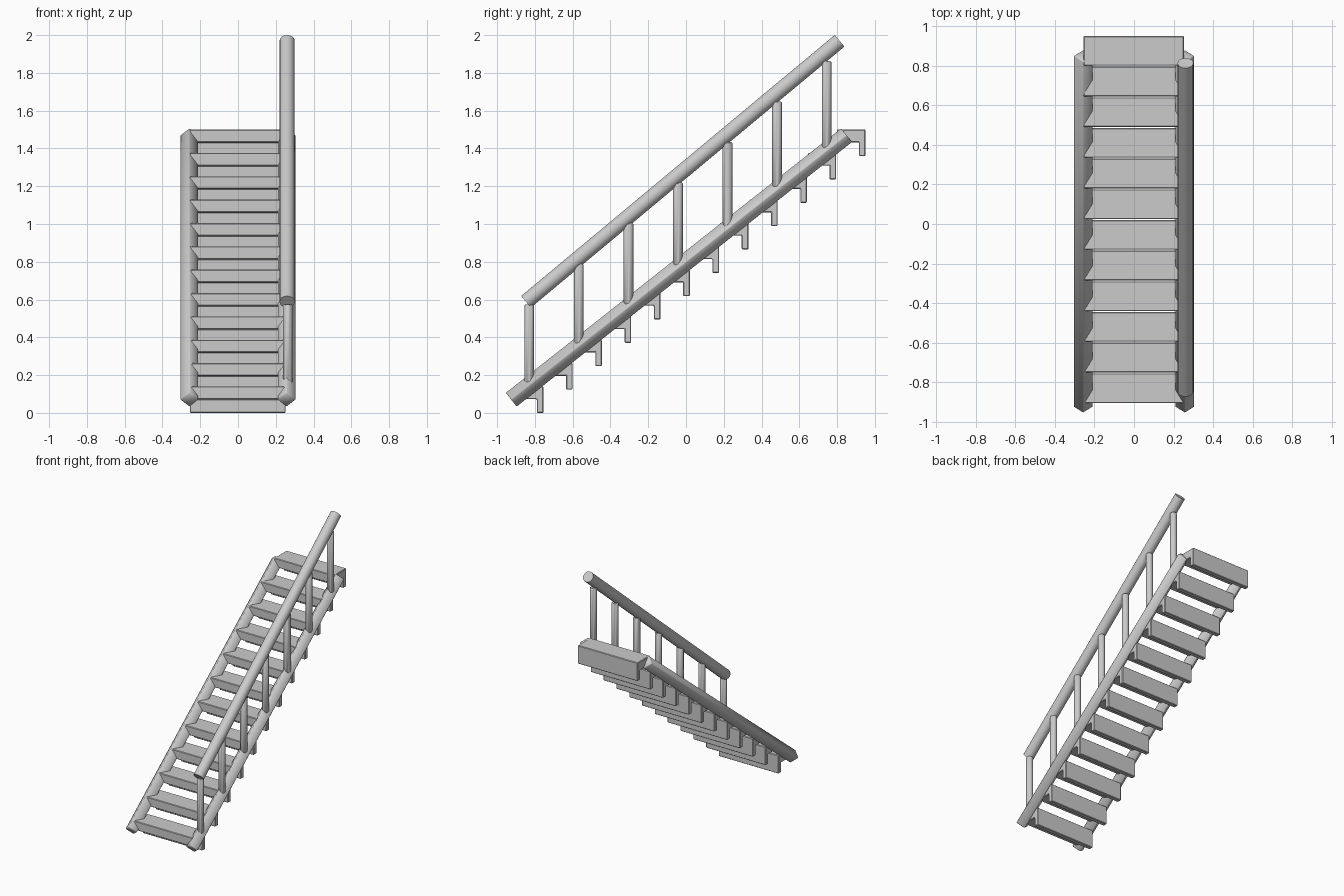
import bpy, bmesh
from math import radians, pi, sin, cos
from mathutils import Vector, Matrix

cube = bpy.data.objects.get("Cube")
if cube:
    bpy.data.objects.remove(cube, do_unlink=True)

# One plain grey for the whole staircase
grey = bpy.data.materials.new("plain grey")
grey.use_nodes = True
colour = (0.6, 0.6, 0.6, 1)
grey.diffuse_color = colour
grey.node_tree.nodes["Principled BSDF"].inputs["Base Color"].default_value = colour


def prism(name, ring, sweep, smooth_angle=None, bevel=0):
    """Extrude a closed ring of points along a vector."""
    bm = bmesh.new()
    face = bm.faces.new([bm.verts.new(p) for p in ring])
    ext = bmesh.ops.extrude_face_region(bm, geom=[face])
    moved = [v for v in ext["geom"] if isinstance(v, bmesh.types.BMVert)]
    bmesh.ops.translate(bm, verts=moved, vec=sweep)
    bmesh.ops.recalc_face_normals(bm, faces=bm.faces)
    mesh = bpy.data.meshes.new(name)
    bm.to_mesh(mesh)
    bm.free()
    mesh.materials.append(grey)
    obj = bpy.data.objects.new(name, mesh)
    bpy.context.collection.objects.link(obj)
    if bevel:
        mod = obj.modifiers.new("soft edges", "BEVEL")
        mod.width, mod.segments = bevel, 1
    if smooth_angle:
        bpy.ops.object.select_all(action="DESELECT")
        obj.select_set(True)
        bpy.context.view_layer.objects.active = obj
        bpy.ops.object.shade_smooth_by_angle(angle=radians(smooth_angle))
    return obj


def bar(name, start, end, radius, sides, smooth_angle, bevel=0):
    """Straight bar between two points, with one corner facing sideways."""
    start, end = Vector(start), Vector(end)
    axis = (end - start).normalized()
    side = Vector((1, 0, 0))
    up = axis.cross(side)
    ring = [start + radius * (side * cos(2 * pi * i / sides) + up * sin(2 * pi * i / sides))
            for i in range(sides)]
    return prism(name, ring, end - start, smooth_angle, bevel)


# Treads: a flat board with a lip under its back edge
STEPS, RUN, RISE = 12, 0.155, 0.1236
profile = [(-0.905, 0.14), (-0.755, 0.14), (-0.755, 0), (-0.79, 0), (-0.79, 0.073), (-0.905, 0.073)]
for i in range(STEPS):
    ring = [(-0.255, y + i * RUN, z + i * RISE) for y, z in profile]
    prism(f"tread_{i + 1}", ring, Vector((0.507, 0, 0)), bevel=0.004)

# Stringers: diamond-section beams along both sides
for name, x in (("left_stringer", 0.257), ("right_stringer", -0.257)):
    bar(name, (x, -0.925, 0.07), (x, 0.85, 1.47), 0.049, 4, 95, 0.004)

# Handrail on the left side
bar("handrail", (0.26, -0.847, 0.588), (0.26, 0.813, 1.97), 0.04, 16, 50)

# Posts between stringer and handrail
for i in range(7):
    y = -0.83 + 0.2625 * i
    bar(f"post_{i + 1}", (0.263, y, 0.15 + 0.207 * i), (0.263, y, 0.575 + 0.2145 * i),
        0.026, 12, 50, 0.005)
